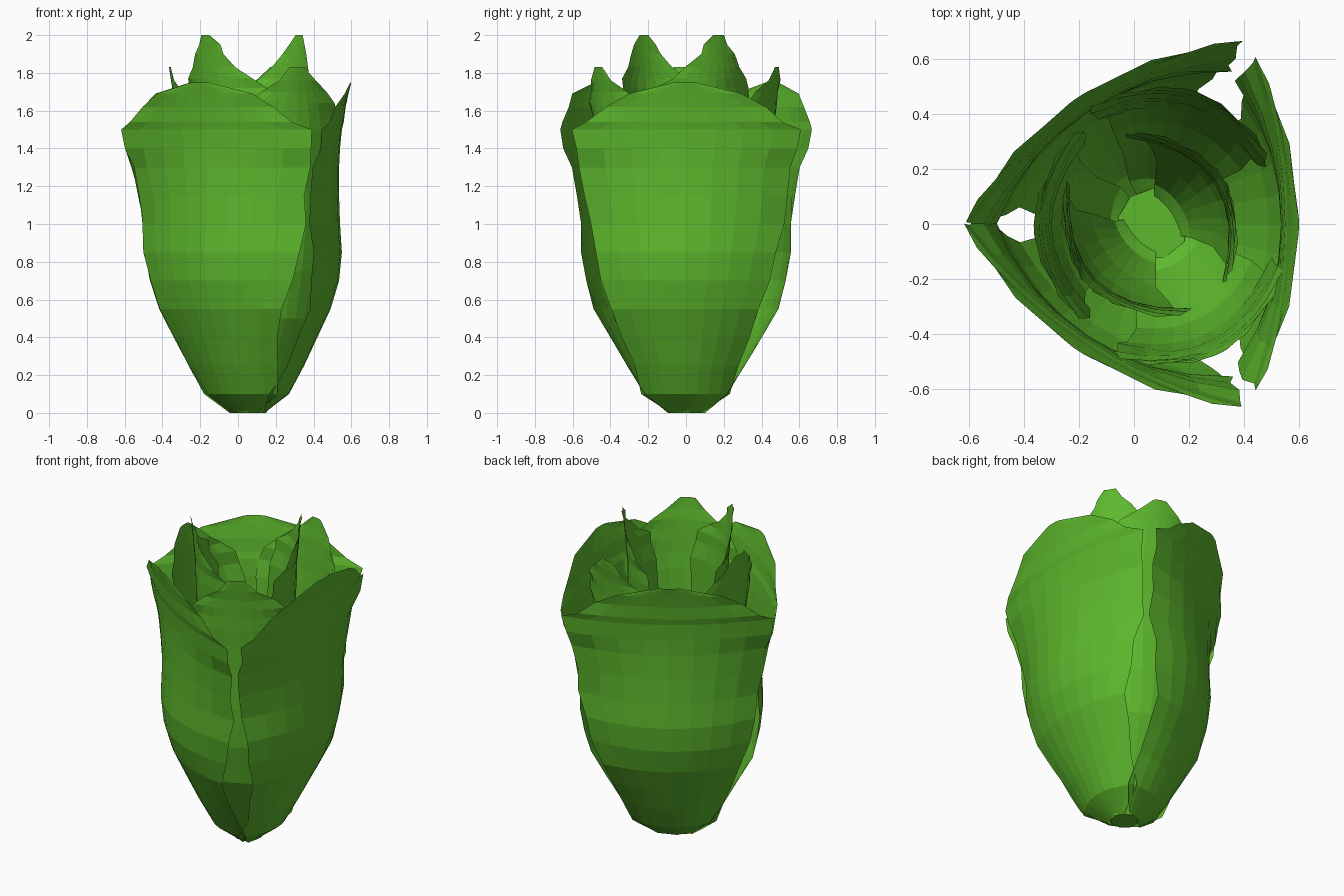
import bpy, bmesh, math, random
from mathutils import Matrix, Vector

if "Cube" in bpy.data.objects:
    bpy.data.objects.remove(bpy.data.objects["Cube"])

random.seed(4)
CENTRE = Vector((0.07, 0, 0))
COLS = 8

green = bpy.data.materials.new("leaf_green")
green.diffuse_color = (0.11, 0.48, 0.026, 1)
green.use_nodes = True
green.node_tree.nodes["Principled BSDF"].inputs["Base Color"].default_value = green.diffuse_color

# Leaf rows from root to tip: height, midrib radius, half width, cupping
OUTER = [(0.0, .07, .09, 2), (.1, .20, .24, 1.7), (.25, .28, .28, 1.3), (.4, .35, .33, .85),
         (.55, .42, .39, .72), (.7, .465, .45, .7), (.85, .48, .485, .68), (1.0, .47, .51, .62),
         (1.15, .465, .53, .54), (1.3, .465, .56, .42), (1.4, .47, .585, .32), (1.5, .48, .60, .28),
         (1.54, .49, .52, .28), (1.62, .50, .42, .28), (1.69, .515, .30, .28), (1.75, .53, .06, .28)]
MIDDLE = [(.03, .06, .07, 2), (.1, .16, .13, 2), (.3, .26, .19, 1.6), (.5, .36, .24, 1.4),
          (.75, .41, .28, 1.4), (1.0, .42, .31, 1.4), (1.25, .43, .33, 1.3), (1.4, .44, .335, 1.2),
          (1.5, .45, .33, 1.1), (1.58, .455, .31, 1.1), (1.64, .46, .26, 1), (1.7, .465, .19, 1),
          (1.76, .475, .12, 1), (1.83, .485, .045, 1)]
INNER = [(.04, .04, .06, 2), (.12, .12, .11, 2), (.35, .2, .18, 1.8), (.6, .26, .24, 1.7),
         (.85, .29, .28, 1.7), (1.1, .29, .31, 1.7), (1.35, .29, .325, 1.6), (1.55, .295, .32, 1.6),
         (1.65, .30, .30, 1.5), (1.72, .30, .29, 1.4), (1.77, .305, .24, 1.3), (1.83, .31, .17, 1.2),
         (1.9, .315, .11, 1.1), (1.95, .32, .075, 1), (2.0, .325, .035, 1)]


def leaf(name, rows, angle, lean=(0, 0)):
    """One thin leaf; lean moves its upper part in x and y."""
    bm = bmesh.new()
    grid = []
    turn = Matrix.Rotation(math.radians(angle), 3, 'Z')
    for i, (z, r, w, k) in enumerate(rows):
        left, right = (w + random.uniform(-.012, .012) for _ in range(2))
        shift = Vector((lean[0], lean[1], 0)) * min(z, 1)
        line = []
        for j in range(COLS + 1):
            t = 2 * j / COLS - 1
            u = t * (right if t > 0 else left)
            # frilled margin
            frill = .005 * (-1) ** i * abs(t) ** 4
            line.append(bm.verts.new(CENTRE + shift + turn @ Vector((r - k * u * u + frill, u, z))))
        grid.append(line)
    for a, b in zip(grid, grid[1:]):
        for j in range(COLS):
            bm.faces.new((a[j], a[j + 1], b[j + 1], b[j]))
    mesh = bpy.data.meshes.new(name)
    bm.to_mesh(mesh)
    bm.free()
    mesh.materials.append(green)
    bpy.context.collection.objects.link(bpy.data.objects.new(name, mesh))


# Three broad wrapping leaves
leaf("outer_leaf_right", OUTER, 0)
leaf("outer_leaf_back", OUTER, 123.5, (.02, .02))
leaf("outer_leaf_front", OUTER, 236.5, (.02, -.02))
# Three narrower leaves between them
leaf("middle_leaf_back", MIDDLE, 74, (.01, .02))
leaf("middle_leaf_left", MIDDLE, 182, (.05, 0))
leaf("middle_leaf_front", MIDDLE, 299, (.02, -.04))
# Two heart leaves
leaf("heart_leaf_back", INNER, 34, (-.02, -.01))
leaf("heart_leaf_front", INNER, 224)

# Cut root
bm = bmesh.new()
bmesh.ops.create_cone(bm, cap_ends=True, segments=9, radius1=.08, radius2=.13, depth=.08,
                      matrix=Matrix.Translation(CENTRE + Vector((0, 0, .04))))
mesh = bpy.data.meshes.new("root_stub")
bm.to_mesh(mesh)
bm.free()
mesh.materials.append(green)
bpy.context.collection.objects.link(bpy.data.objects.new("root_stub", mesh))
